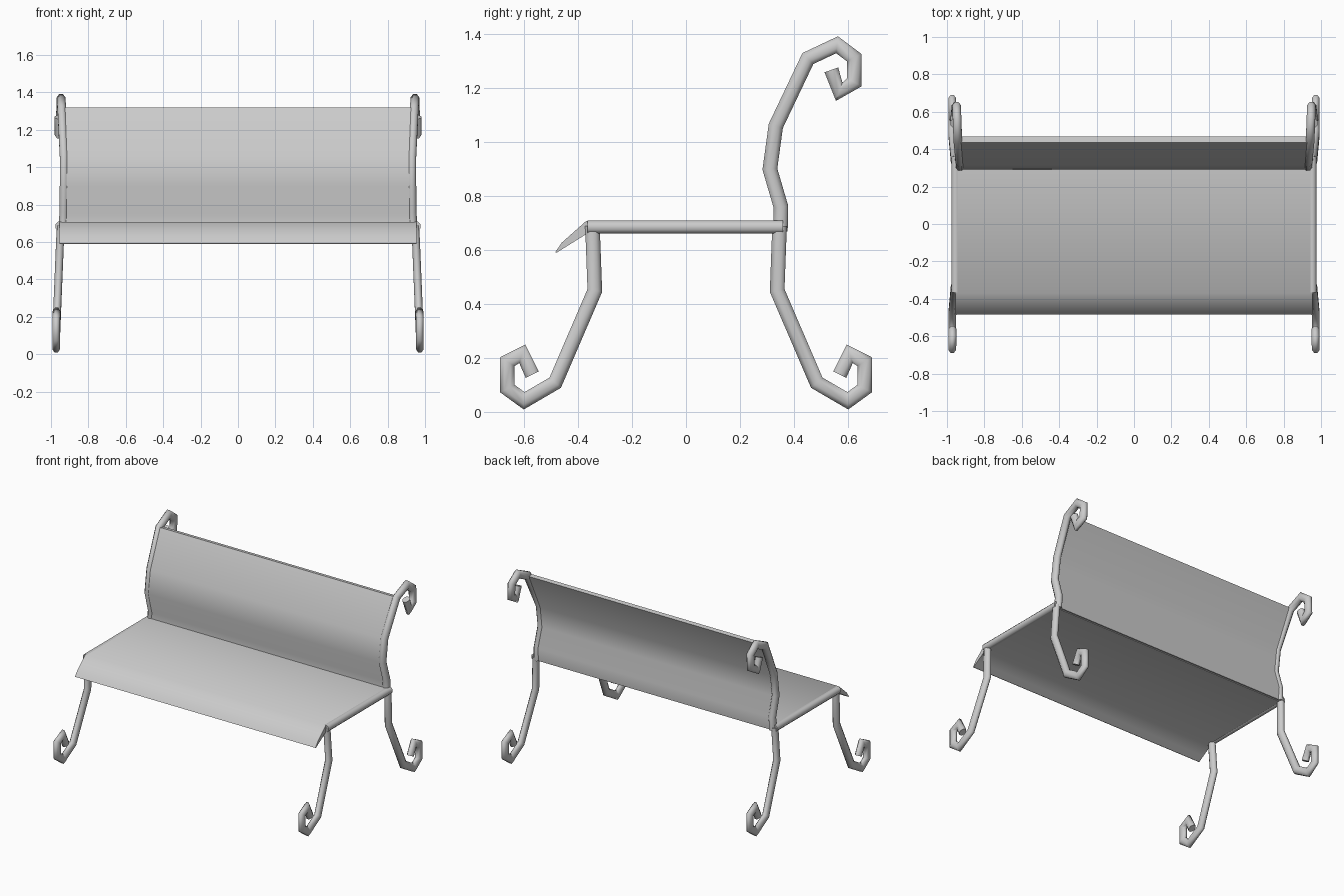
import bpy, bmesh, math
from mathutils import Vector

if "Cube" in bpy.data.objects:
    bpy.data.objects.remove(bpy.data.objects["Cube"])

metal = bpy.data.materials.new("grey_metal")
metal.diffuse_color = (0.6, 0.6, 0.6, 1)
metal.use_nodes = True
metal.node_tree.nodes["Principled BSDF"].inputs["Base Color"].default_value = metal.diffuse_color


def finish(bm, name, angle):
    bmesh.ops.recalc_face_normals(bm, faces=bm.faces)
    me = bpy.data.meshes.new(name)
    bm.to_mesh(me)
    bm.free()
    ob = bpy.data.objects.new(name, me)
    bpy.context.collection.objects.link(ob)
    me.materials.append(metal)
    bpy.ops.object.select_all(action='DESELECT')
    ob.select_set(True)
    bpy.context.view_layer.objects.active = ob
    bpy.ops.object.shade_smooth_by_angle(angle=math.radians(angle))
    return ob


def tube(name, path, w=0.054, d=0.046, sides=8):
    """Sweep a rounded bar along (x, y, z) points with mitred corners."""
    pts = [Vector(p) for p in path]
    bm = bmesh.new()
    rings = []
    for i, p in enumerate(pts):
        a = pts[max(i - 1, 0)]
        b = pts[min(i + 1, len(pts) - 1)]
        t1, t2 = (p - a), (b - p)
        t1 = (t1 if t1.length else t2).normalized()
        t2 = (t2 if t2.length else t1).normalized()
        t = (t1 + t2).normalized()
        n = Vector((0, -t.z, t.y)).normalized() / max(t.dot(t1), 0.75)
        ring = []
        for k in range(sides):
            u = math.tau * (k + 0.5) / sides
            c = math.cos(math.pi / sides)
            ring.append(bm.verts.new(p + n * (math.cos(u) * w / 2 / c)
                                     + Vector((math.sin(u) * d / 2 / c, 0, 0))))
        rings.append(ring)
    for r, s in zip(rings, rings[1:]):
        for k in range(sides):
            j = (k + 1) % sides
            bm.faces.new((r[k], r[j], s[j], s[k]))
    bm.faces.new(rings[0])
    bm.faces.new(rings[-1])
    return finish(bm, name, 60)


def sheet(name, stations):
    """Bench-wide panel; each station is y, z of both skins and a half width."""
    bm = bmesh.new()
    rows = []
    for y1, z1, y2, z2, h in stations:
        rows.append([bm.verts.new(v) for v in
                     ((-h, y1, z1), (h, y1, z1), (h, y2, z2), (-h, y2, z2))])
    for r, s in zip(rows, rows[1:]):
        for k in range(4):
            j = (k + 1) % 4
            bm.faces.new((r[k], r[j], s[j], s[k]))
    bm.faces.new(rows[0])
    bm.faces.new(rows[-1])
    return finish(bm, name, 50)


# seat with a thin drooping front lip
sheet("seat", [(-0.485, 0.592, -0.480, 0.590, 0.955),
               (-0.46, 0.628, -0.44, 0.615, 0.955),
               (-0.37, 0.708, -0.36, 0.665, 0.955),
               (0.355, 0.708, 0.355, 0.665, 0.955)])

# curved backrest
sheet("backrest", [(0.325, 0.67, 0.365, 0.67, 0.945),
                   (0.333, 0.75, 0.372, 0.76, 0.945),
                   (0.289, 0.90, 0.330, 0.90, 0.940),
                   (0.313, 1.065, 0.350, 1.05, 0.938),
                   (0.437, 1.32, 0.468, 1.315, 0.925)])

# scrolled leg path: distance from centre, height, sideways position
leg = [(0.347, 0.69, 0.948), (0.338, 0.45, 0.958), (0.485, 0.108, 0.972),
       (0.60, 0.041, 0.972), (0.662, 0.086, 0.972), (0.662, 0.186, 0.972),
       (0.607, 0.215, 0.970), (0.570, 0.138, 0.970)]

# scrolled back upright
upright = [(0.350, 0.67, 0.935), (0.352, 0.76, 0.932), (0.311, 0.90, 0.930),
           (0.333, 1.06, 0.930), (0.452, 1.31, 0.942), (0.56, 1.361, 0.946),
           (0.624, 1.313, 0.948), (0.624, 1.222, 0.952), (0.568, 1.187, 0.958),
           (0.539, 1.268, 0.958)]

for side, s in (("left", -1), ("right", 1)):
    tube(side + "_front_leg", [(s * x, -y, z) for y, z, x in leg], d=0.042)
    tube(side + "_back_leg", [(s * x, y, z) for y, z, x in leg], d=0.042)
    tube(side + "_back_upright", [(s * x, y, z) for y, z, x in upright])
    # bar along the seat edge
    tube(side + "_seat_rail", [(s * 0.953, -0.365, 0.685),
                               (s * 0.953, 0.36, 0.685)], w=0.048)
